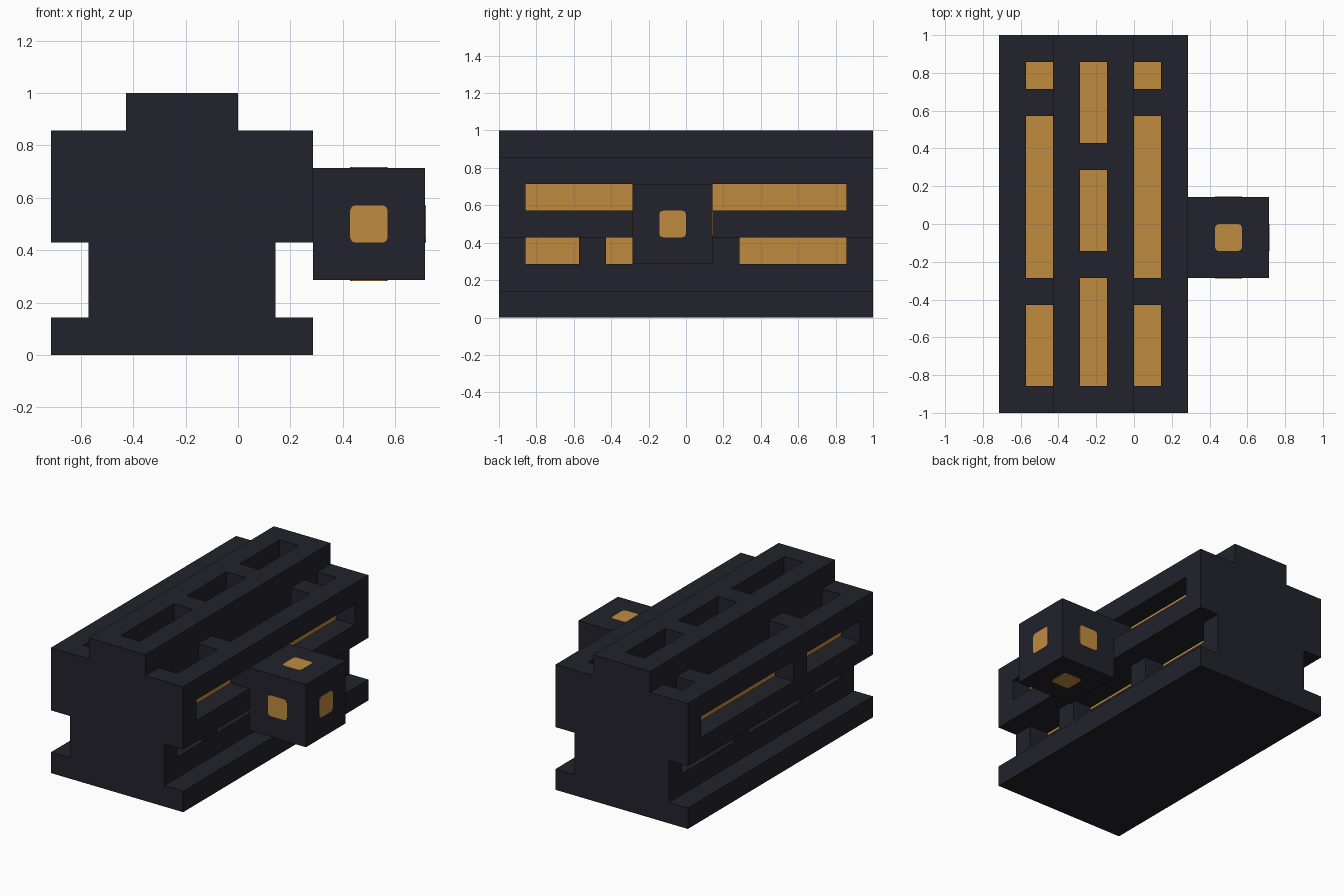
import bpy, bmesh, math
from mathutils import Vector
from itertools import product

cube = bpy.data.objects.get("Cube")
if cube:
    bpy.data.objects.remove(cube, do_unlink=True)

U = 1 / 7  # one building block


def material(name, rgb):
    m = bpy.data.materials.new(name)
    m.use_nodes = True
    m.diffuse_color = (*rgb, 1)
    m.node_tree.nodes["Principled BSDF"].inputs["Base Color"].default_value = (*rgb, 1)
    return m


DARK = material("dark slate", (0.016, 0.016, 0.025))
AMBER = material("amber", (0.53, 0.26, 0.05))


def add_object(name, bm, mats):
    mesh = bpy.data.meshes.new(name)
    bm.to_mesh(mesh)
    bm.free()
    for m in mats:
        mesh.materials.append(m)
    obj = bpy.data.objects.new(name, mesh)
    bpy.context.collection.objects.link(obj)
    return obj


# Body cross-section in blocks: x0, x1, z0, z1
BARS = [(-5, 2, 0, 1), (-4, 1, 1, 3), (-5, 2, 3, 6), (-3, 0, 6, 7)]

# Slots one block deep: x, z, opening direction, spans along y
LEDGE = [(-6, -3), (-2, 4), (5, 6)]
LOWER = [(-6, -4), (-3, 1), (2, 6)]
UP, RIGHT, LEFT = (0, 0, 1), (1, 0, 0), (-1, 0, 0)
SLOTS = [
    (-4, 5, UP, LEDGE),
    (0, 5, UP, LEDGE),
    (-2, 6, UP, [(-6, -2), (-1, 2), (3, 6)]),
    (1, 4, RIGHT, [(-6, -2), (1, 6)]),
    (-5, 4, LEFT, [(-6, -2), (-1, 6)]),
    (0, 2, RIGHT, LOWER),
    (-4, 2, LEFT, LOWER),
]


def slot_opening(c):
    """Opening direction of the slot holding block c, if any."""
    for x, z, way, spans in SLOTS:
        if (c[0], c[2]) == (x, z) and any(a <= c[1] < b for a, b in spans):
            return way
    return None


def solid(c):
    x, y, z = c
    in_bar = any(a <= x < b and lo <= z < hi for a, b, lo, hi in BARS)
    return in_bar and -7 <= y < 7 and slot_opening(c) is None


# Body: outer skin of the blocks, slot floors in amber, flat areas merged
bm = bmesh.new()
corners = {}


def corner(p):
    if p not in corners:
        corners[p] = bm.verts.new(Vector(p) * U)
    return corners[p]


for c in product(range(-5, 2), range(-7, 7), range(7)):
    if not solid(c):
        continue
    for axis, sign in product(range(3), (-1, 1)):
        way = tuple(sign if i == axis else 0 for i in range(3))
        beside = tuple(a + b for a, b in zip(c, way))
        if solid(beside):
            continue
        quad = []
        for du, dv in ((0, 0), (1, 0), (1, 1), (0, 1)):
            p = list(c)
            p[axis] += max(sign, 0)
            p[(axis + 1) % 3] += du
            p[(axis + 2) % 3] += dv
            quad.append(corner(tuple(p)))
        face = bm.faces.new(quad if sign > 0 else quad[::-1])
        face.material_index = int(slot_opening(beside) == way)
bmesh.ops.dissolve_limit(bm, angle_limit=0.01, verts=bm.verts[:],
                         edges=bm.edges[:], delimit={'MATERIAL'})
add_object("slotted_body", bm, [DARK, AMBER])

# Side block
centre = Vector((3.5, -0.5, 3.5)) * U
bm = bmesh.new()
bmesh.ops.create_cube(bm, size=3 * U)
block = add_object("side_block", bm, [DARK])
block.location = centre

# Small plates with rounded corners on the five open sides of the block
for side, way in {"right": (1, 0, 0), "front": (0, -1, 0), "back": (0, 1, 0),
                  "top": (0, 0, 1), "bottom": (0, 0, -1)}.items():
    bm = bmesh.new()
    bmesh.ops.create_cube(bm, size=1)
    bmesh.ops.scale(bm, vec=(U, U, 0.006), verts=bm.verts)
    upright = [e for e in bm.edges
               if abs((e.verts[0].co - e.verts[1].co).z) > 0.001]
    bmesh.ops.bevel(bm, geom=upright, offset=0.02, segments=2,
                    profile=0.5, affect='EDGES')
    plate = add_object(side + "_plate", bm, [AMBER])
    plate.location = centre + Vector(way) * 1.5 * U
    plate.rotation_euler = Vector(way).to_track_quat('Z', 'Y').to_euler()
